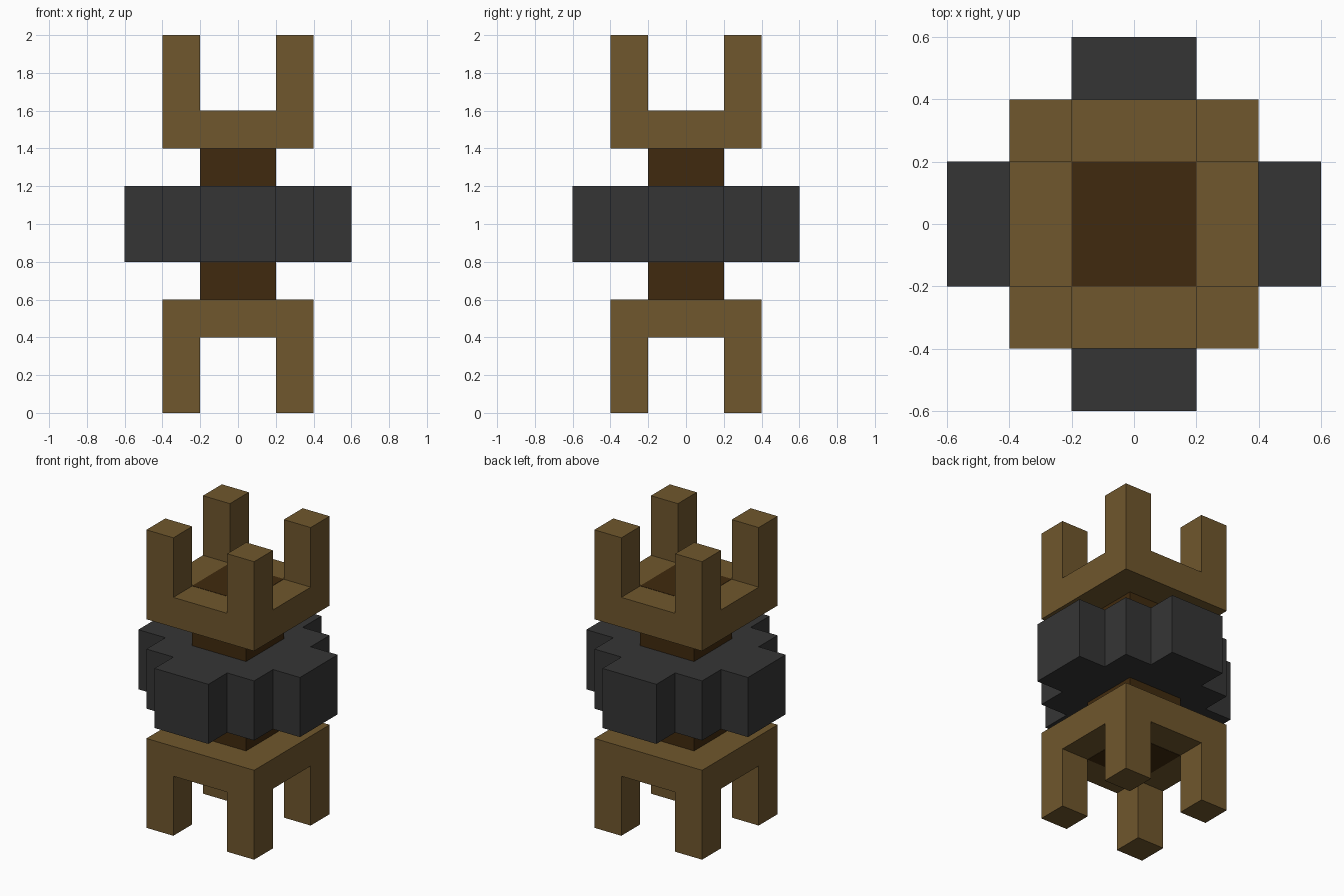
import bpy, bmesh, math

if "Cube" in bpy.data.objects:
    bpy.data.objects.remove(bpy.data.objects["Cube"])


def material(name, colour):
    m = bpy.data.materials.new(name)
    m.diffuse_color = (*colour, 1.0)
    m.use_nodes = True
    m.node_tree.nodes["Principled BSDF"].inputs["Base Color"].default_value = m.diffuse_color
    return m


brown = material("brown wood", (0.162, 0.095, 0.026))
dark = material("dark wood", (0.051, 0.023, 0.0044))
grey = material("charcoal", (0.036, 0.036, 0.036))


def finish(bm, name, mat):
    bmesh.ops.recalc_face_normals(bm, faces=bm.faces)
    mesh = bpy.data.meshes.new(name)
    bm.to_mesh(mesh)
    bm.free()
    mesh.materials.append(mat)
    obj = bpy.data.objects.new(name, mesh)
    bpy.context.collection.objects.link(obj)
    return obj


def extrude(bm, faces, dz):
    """Raise faces by dz and return the raised faces."""
    geom = bmesh.ops.extrude_face_region(bm, geom=faces)["geom"]
    bmesh.ops.translate(bm, vec=(0, 0, dz),
                        verts=[g for g in geom if isinstance(g, bmesh.types.BMVert)])
    return [g for g in geom if isinstance(g, bmesh.types.BMFace)]


def frame(name, z, direction):
    """Square plate with a post on each corner, pointing up or down."""
    bm = bmesh.new()
    bmesh.ops.create_grid(bm, x_segments=3, y_segments=3, size=0.4)
    for v in bm.verts:
        for i in (0, 1):
            v.co[i] = math.copysign(0.4 if abs(v.co[i]) > 0.3 else 0.2, v.co[i])
        v.co.z = z
    # keep the underside closed while the plate is extruded
    base = list(bm.faces)
    under = bmesh.ops.duplicate(bm, geom=base)["geom"]
    top = extrude(bm, base, 0.2 * direction)
    bmesh.ops.delete(bm, geom=[f for f in base if f.is_valid], context='FACES_ONLY')
    corners = []
    for f in top:
        c = f.calc_center_median()
        if abs(c.x) > 0.25 and abs(c.y) > 0.25:
            corners.append(f)
    extrude(bm, corners, 0.4 * direction)
    bmesh.ops.delete(bm, geom=[f for f in corners if f.is_valid], context='FACES_ONLY')
    bmesh.ops.remove_doubles(bm, verts=bm.verts, dist=0.0001)
    return finish(bm, name, brown)


# Four-legged base and its mirrored crown
frame("base_frame", 0.6, -1)
frame("crown_frame", 1.4, 1)

# Square core running through both frames, just proud of their inner faces
bm = bmesh.new()
bmesh.ops.create_cube(bm, size=1)
for v in bm.verts:
    v.co = (v.co.x * 0.4, v.co.y * 0.4, 1 + v.co.z * 1.204)
finish(bm, "core", dark)

# Stepped cross-shaped collar: one quarter profile turned four times
quarter = [(0.6, -0.2), (0.6, 0.2), (0.4, 0.2), (0.4, 0.4), (0.2, 0.4)]
outline = []
for k in range(4):
    for x, y in quarter:
        for _ in range(k):
            x, y = -y, x
        outline.append((x, y))
bm = bmesh.new()
lower = bm.faces.new([bm.verts.new((x, y, 0.8)) for x, y in outline])
upper = bmesh.ops.extrude_face_region(bm, geom=[lower], use_keep_orig=True)["geom"]
bmesh.ops.translate(bm, vec=(0, 0, 0.4),
                    verts=[g for g in upper if isinstance(g, bmesh.types.BMVert)])
finish(bm, "collar", grey)
